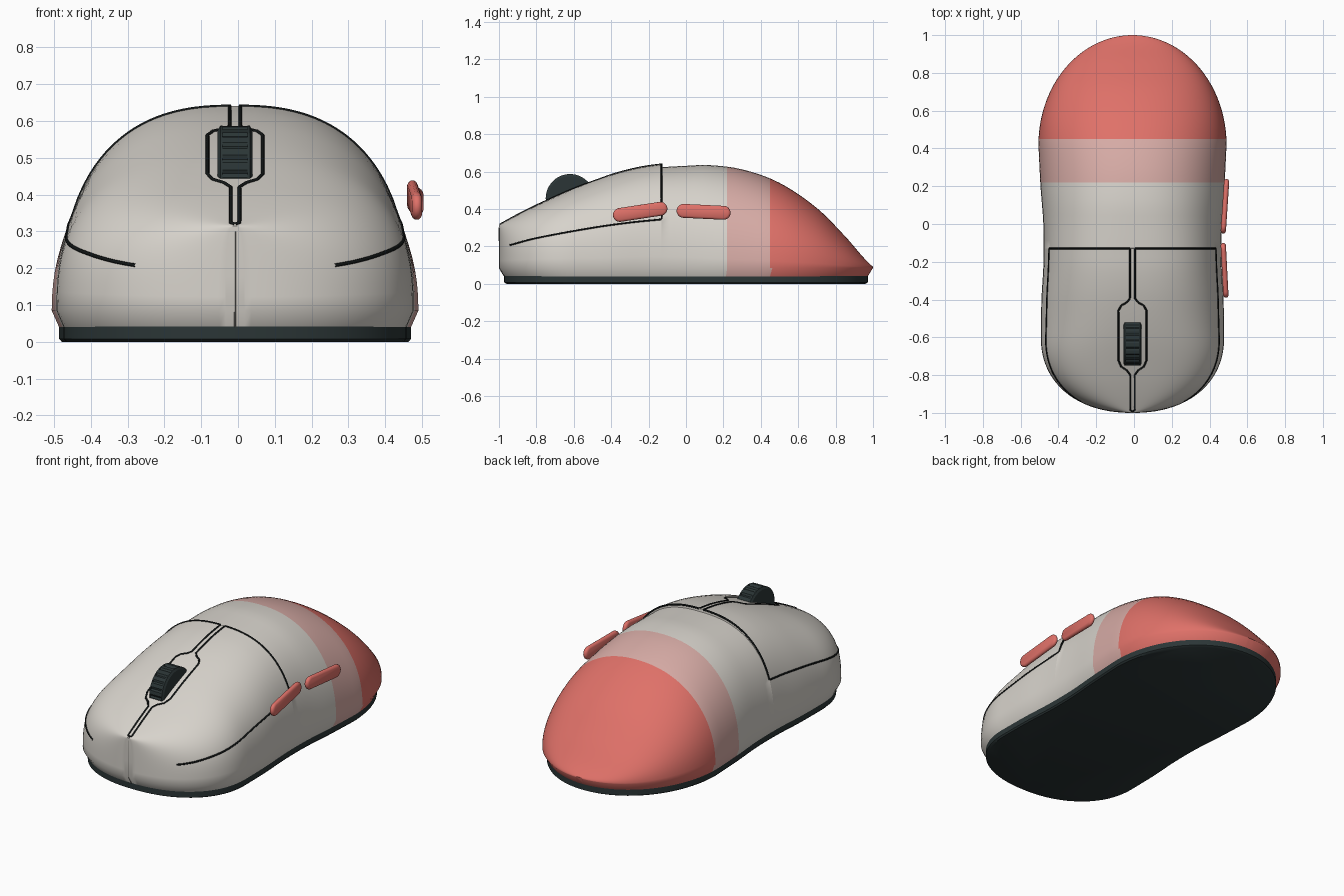
import bpy, bmesh, math
from mathutils import Vector

if "Cube" in bpy.data.objects:
    bpy.data.objects.remove(bpy.data.objects["Cube"])

CX = -0.008      # centre line of the shell
Z0 = 0.085       # height of the widest part of the shell
SPLIT = -0.13    # where the click buttons end


def mat(name, rgb):
    m = bpy.data.materials.new(name)
    m.diffuse_color = (*rgb, 1)
    m.use_nodes = True
    m.node_tree.nodes["Principled BSDF"].inputs["Base Color"].default_value = m.diffuse_color
    return m


SHELL = mat("warm grey", (0.68, 0.65, 0.60))
BLUSH = mat("pale pink", (0.68, 0.41, 0.38))
CORAL = mat("coral", (0.74, 0.165, 0.14))
DARK = mat("charcoal", (0.024, 0.036, 0.037))
SEAM = mat("seam black", (0.006, 0.008, 0.008))
CREASE = mat("crease grey", (0.30, 0.29, 0.27))


def curve(pts, t):
    """Smooth interpolation through (t, value) points."""
    n = len(pts)
    if t <= pts[0][0]:
        return pts[0][1]
    if t >= pts[-1][0]:
        return pts[-1][1]

    def slope(k):
        a, b = pts[max(k - 1, 0)], pts[min(k + 1, n - 1)]
        return (b[1] - a[1]) / (b[0] - a[0])
    for k in range(n - 1):
        (a, va), (b, vb) = pts[k], pts[k + 1]
        if t <= b:
            d = b - a
            s = (t - a) / d
            return ((2*s**3 - 3*s**2 + 1) * va + (s**3 - 2*s**2 + s) * d * slope(k)
                    + (3*s**2 - 2*s**3) * vb + (s**3 - s**2) * d * slope(k + 1))


WAIST = [(-0.6, 0.485), (-0.4, 0.482), (-0.2, 0.471), (0, 0.472), (0.2, 0.487), (0.42, 0.498)]
FRONT_H = [(-1, 0.315), (-0.9, 0.37), (-0.8, 0.42), (-0.6, 0.51), (-0.4, 0.583),
           (-0.25, 0.622), (SPLIT, 0.64)]
BACK_H = [(SPLIT, 0.624), (0, 0.631), (0.12, 0.635), (0.3, 0.612), (0.5, 0.54),
          (0.7, 0.405), (0.85, 0.255), (0.95, 0.14), (1, 0.09)]
POWER = [(-1, 3.0), (-0.5, 2.5), (-0.13, 2.5), (0.3, 2.2), (1, 2.1)]


def width(y):
    if y < -0.6:
        return 0.485 * max(1 - ((-0.6 - y) / 0.4) ** 2.2, 0) ** (1 / 2.2)
    if y > 0.42:
        return 0.498 * math.sqrt(max(1 - ((y - 0.42) / 0.58) ** 2, 0))
    return curve(WAIST, y)


def height(y):
    return curve(FRONT_H if y <= SPLIT else BACK_H, y)


def top_point(x, y):
    """Point on the shell above (x, y), x measured from the centre line."""
    n = curve(POWER, y)
    r = min(abs(x) / width(y), 1)
    return Vector((CX + x, y, Z0 + (height(y) - Z0) * (1 - r ** n) ** (1 / n)))


def side_point(s, y, z):
    """Point on the shell side at height z, s = -1 or 1."""
    n = curve(POWER, y)
    r = (z - Z0) / (height(y) - Z0)
    return Vector((CX + s * width(y) * (1 - r ** n) ** (1 / n), y, z))


def finish(name, bm, mats, angle=40):
    bmesh.ops.recalc_face_normals(bm, faces=bm.faces)
    me = bpy.data.meshes.new(name)
    bm.to_mesh(me)
    bm.free()
    ob = bpy.data.objects.new(name, me)
    bpy.context.collection.objects.link(ob)
    for m in mats:
        me.materials.append(m)
    bpy.ops.object.select_all(action='DESELECT')
    ob.select_set(True)
    bpy.context.view_layer.objects.active = ob
    bpy.ops.object.shade_smooth_by_angle(angle=math.radians(angle))
    return ob


def loft(bm, rings, closed):
    rows = [[bm.verts.new(p) for p in r] for r in rings]
    for a, b in zip(rows, rows[1:]):
        for i in range(len(a) if closed else len(a) - 1):
            j = (i + 1) % len(a)
            bm.faces.new((a[i], a[j], b[j], b[i]))
    bm.faces.new(rows[0])
    bm.faces.new(rows[-1])
    return rows


# shell: cross-sections lofted from front to back
ys = sorted([-math.cos(math.pi * i / 72) for i in range(1, 72)]
            + [-0.9997, 0.9997, 0.22, 0.45, SPLIT, SPLIT + 0.002])
rings = []
for y in ys:
    w, h, n = width(y), height(y), curve(POWER, y)
    arc = []
    for k in range(49):
        a = math.pi * k / 48
        c, s = math.cos(a), math.sin(a)
        arc.append((CX + math.copysign(w * abs(c) ** (2 / n), c), y,
                    Z0 + (h - Z0) * max(s, 0) ** (2 / n)))
    low = [(CX + s * w * 0.96, y * 0.972, 0.04) for s in (1, -1)]
    rings.append([low[0]] + arc + [low[1]])
bm = bmesh.new()
loft(bm, rings, False)
for f in bm.faces:
    y = f.calc_center_median().y
    f.material_index = 2 if y > 0.45 else 1 if y > 0.22 else 0
finish("shell", bm, [SHELL, BLUSH, CORAL], 50)

# base plate: shell outline, slightly inset, with a small lower chamfer
outline = [(width(y), y) for y in ys]
loop = outline + [(-w, y) for w, y in reversed(outline)]
bm = bmesh.new()
loft(bm, [[(CX + x * k, y * (k + 0.013), z) for x, y in loop]
          for k, z in ((0.945, 0), (0.96, 0.008), (0.96, 0.045))], True)
finish("base_plate", bm, [DARK])


def tube(name, pts, radius, m, cyclic=False):
    cu = bpy.data.curves.new(name, 'CURVE')
    cu.dimensions = '3D'
    cu.bevel_depth = radius
    cu.bevel_resolution = 1
    sp = cu.splines.new('POLY')
    sp.points.add(len(pts) - 1)
    for p, co in zip(sp.points, pts):
        p.co = (*co, 1)
    sp.use_cyclic_u = cyclic
    cu.materials.append(m)
    ob = bpy.data.objects.new(name, cu)
    bpy.context.collection.objects.link(ob)


def on_top(corners, step=0.015):
    """Sample a flat path and lay it on the shell."""
    pts = []
    for (x0, y0), (x1, y1) in zip(corners, corners[1:]):
        n = max(2, int(math.hypot(x1 - x0, y1 - y0) / step))
        pts += [top_point(x0 + (x1 - x0) * i / n, y0 + (y1 - y0) * i / n) for i in range(n)]
    return pts + [top_point(*corners[-1])]


# seams around the two click buttons
SEAM_Z = [(-0.94, 0.208), (-0.8, 0.245), (-0.5, 0.30), (-0.3, 0.328), (SPLIT, 0.345)]
for s, side in ((-1, "left"), (1, "right")):
    inner = [(0.014, SPLIT), (0.014, -0.395), (0.03, -0.415), (0.06, -0.432), (0.075, -0.46),
             (0.075, -0.72), (0.06, -0.755), (0.03, -0.775), (0.012, -0.80), (0.012, -0.985),
             (0, -0.993)]
    tube(side + "_inner_seam", on_top([(s * x, y) for x, y in inner]), 0.005, SEAM)
    corner = side_point(s, SPLIT, 0.345)
    tube(side + "_rear_seam", on_top([(s * 0.014, SPLIT), (corner.x - CX, SPLIT)]), 0.005, SEAM)
    run = [SPLIT + (-0.94 - SPLIT) * i / 50 for i in range(51)]
    tube(side + "_outer_seam", [side_point(s, y, curve(SEAM_Z, y)) for y in run], 0.005, SEAM)

# fine crease down the nose
tube("nose_crease", [(CX, -0.999, 0.30), (CX, -0.999, 0.085), (CX, -0.973, 0.042)], 0.0025, CREASE)

# scroll wheel: ribbed tread between bevelled rims
TEETH = 20
bm = bmesh.new()
wheel = []
for x, base, rib in ((-0.047, 0.118, 0), (-0.04, 0.13, 0), (-0.034, 0.13, 0), (-0.034, 0.124, 0.006),
                     (0.034, 0.124, 0.006), (0.034, 0.13, 0), (0.04, 0.13, 0), (0.047, 0.118, 0)):
    ring = []
    for i in range(TEETH * 4):
        r = base + (rib if i % 4 else 0)
        a = 2 * math.pi * i / (TEETH * 4)
        ring.append((CX + x, -0.62 + r * math.cos(a), 0.457 + r * math.sin(a)))
    wheel.append(ring)
loft(bm, wheel, True)
finish("scroll_wheel", bm, [DARK], 30)


# thumb buttons: rounded pills standing off the right side
def pill(name, a, b, half_h, half_t):
    a, b = Vector(a), Vector(b)
    along = (b - a).normalized()
    out = along.cross(Vector((0, 0, 1))).normalized()
    up = out.cross(along)
    a, b = a + along * half_h, b - along * half_h
    rings = []
    for off, inset in ((-1, 0.012), (-0.7, 0.004), (-0.3, 0), (0.3, 0), (0.7, 0.004), (1, 0.012)):
        r = half_h - inset
        ring = []
        for c, start in ((b, -0.5), (a, 0.5)):
            for i in range(13):
                t = math.pi * (start + i / 12)
                ring.append(c + along * r * math.cos(t) + up * r * math.sin(t) + out * half_t * off)
        rings.append(ring)
    bm = bmesh.new()
    loft(bm, rings, True)
    finish(name, bm, [CORAL], 50)


pill("front_thumb_button", (0.487, -0.39, 0.363), (0.472, -0.10, 0.407), 0.037, 0.014)
pill("rear_thumb_button", (0.472, -0.05, 0.392), (0.491, 0.238, 0.378), 0.037, 0.014)
